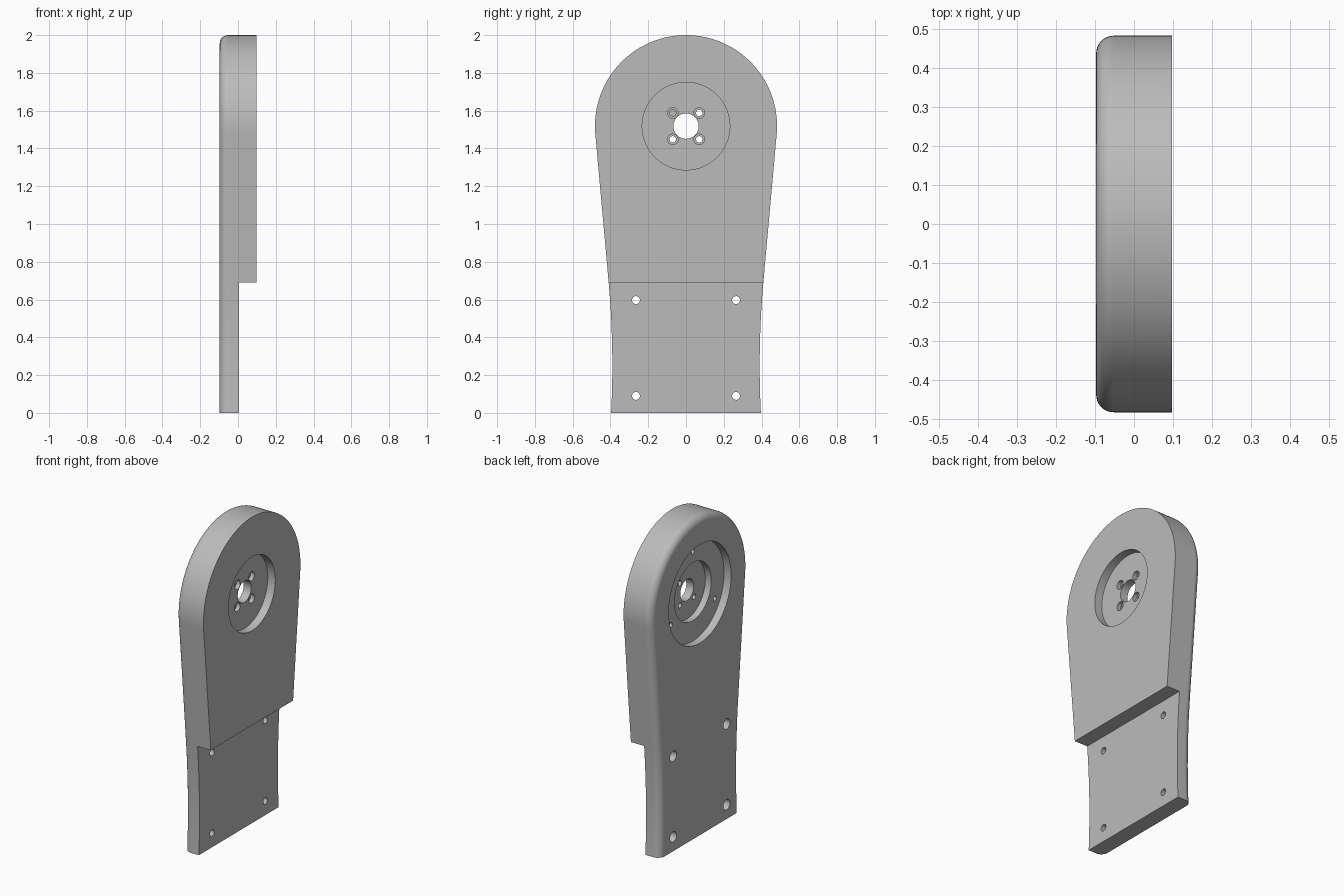
import bpy, bmesh
from math import sin, cos, tan, radians, pi

cube = bpy.data.objects.get("Cube")
if cube:
    bpy.data.objects.remove(cube, do_unlink=True)

HALF = 0.097          # half thickness
HUB_Z, HUB_R = 1.518, 0.482
STEP_Z, STEP_X = 0.69, 0.005
TAPER = radians(5.1)

grey = bpy.data.materials.new("plain grey")
grey.use_nodes = True
grey.diffuse_color = (0.5, 0.5, 0.5, 1)
grey.node_tree.nodes["Principled BSDF"].inputs["Base Color"].default_value = grey.diffuse_color


def make_object(name, bm):
    bmesh.ops.recalc_face_normals(bm, faces=bm.faces)
    mesh = bpy.data.meshes.new(name)
    bm.to_mesh(mesh)
    bm.free()
    mesh.materials.append(grey)
    obj = bpy.data.objects.new(name, mesh)
    bpy.context.collection.objects.link(obj)
    return obj


def stepped_cutter(name, y, z, profile, sides):
    """Closed solid turned about an x-parallel axis; profile holds (x, radius) pairs."""
    bm = bmesh.new()
    rings = [[bm.verts.new((x, y + r * cos(2 * pi * i / sides), z + r * sin(2 * pi * i / sides)))
              for i in range(sides)] for x, r in profile]
    for a, b in zip(rings, rings[1:]):
        for i in range(sides):
            j = (i + 1) % sides
            bm.faces.new((a[i], a[j], b[j], b[i]))
    bm.faces.new(rings[0])
    bm.faces.new(rings[-1])
    return make_object(name, bm)


def cut(body, cutter):
    cutter.hide_render = True
    mod = body.modifiers.new("cut", 'BOOLEAN')
    mod.operation = 'DIFFERENCE'
    mod.solver = 'EXACT'
    mod.object = cutter
    bpy.context.view_layer.objects.active = body
    bpy.ops.object.modifier_apply(modifier=mod.name)
    bpy.data.objects.remove(cutter, do_unlink=True)


# Outline: flared foot, straight taper, round head
side = [(0.39 + 0.1 * (z - 0.25) ** 2, z) for z in (STEP_Z * i / 14 for i in range(15))]
ARC = 48
for i in range(ARC):
    a = -TAPER + (pi / 2 + TAPER) * i / ARC
    side.append((HUB_R * cos(a), HUB_Z + HUB_R * sin(a)))
outline = side + [(0, HUB_Z + HUB_R)] + [(-y, z) for y, z in reversed(side)]

# Plate with its outer rim rounded everywhere but along the foot
bm = bmesh.new()
face = bm.faces.new([bm.verts.new((-HALF, y, z)) for y, z in outline])
ext = bmesh.ops.extrude_face_region(bm, geom=[face], use_keep_orig=True)
bmesh.ops.translate(bm, vec=(2 * HALF, 0, 0),
                    verts=[v for v in ext["geom"] if isinstance(v, bmesh.types.BMVert)])
bmesh.ops.recalc_face_normals(bm, faces=bm.faces)
rim = [e for e in bm.edges if all(v.co.x < 0 for v in e.verts)
       and not all(v.co.z < 0.001 for v in e.verts)]
bmesh.ops.bevel(bm, geom=rim, offset=0.045, offset_type='OFFSET', segments=8,
                profile=0.5, affect='EDGES', clamp_overlap=False)
plate = make_object("arm_plate", bm)

# Thinner foot
bm = bmesh.new()
bmesh.ops.create_cube(bm, size=1)
for v in bm.verts:
    v.co.x = STEP_X if v.co.x < 0 else 0.5
    v.co.z = -0.5 if v.co.z < 0 else STEP_Z
    v.co.y *= 2
cut(plate, make_object("foot_cutter", bm))

# Hub recesses on both faces and the central bore
cut(plate, stepped_cutter("hub_cutter", 0, HUB_Z, [
    (-0.2, 0.31), (-0.048, 0.31), (-0.048, 0.182), (-0.007, 0.182),
    (-0.007, 0.067), (0.045, 0.067), (0.045, 0.232), (0.2, 0.232)], 96))

# Four counterbored bolt holes round the bore
for sy in (-1, 1):
    for sz in (-1, 1):
        cut(plate, stepped_cutter("bolt_cutter", sy * 0.07, HUB_Z + sz * 0.07,
            [(-0.03, 0.017), (0.02, 0.017), (0.02, 0.028), (0.07, 0.028)], 24))

# Three blind holes in the hub ledge
for deg in (90, 210, 330):
    a = radians(deg)
    cut(plate, stepped_cutter("ledge_cutter", 0.253 * cos(a), HUB_Z + 0.253 * sin(a),
        [(-0.07, 0.016), (0.02, 0.016)], 24))

# Four counterbored mounting holes in the foot
for y in (-0.265, 0.265):
    for z in (0.09, 0.597):
        cut(plate, stepped_cutter("mount_cutter", y, z,
            [(-0.2, 0.033), (-0.05, 0.033), (-0.05, 0.021), (0.1, 0.021)], 24))

# Smooth curved walls, crisp machined edges
bpy.ops.object.select_all(action='DESELECT')
plate.select_set(True)
bpy.context.view_layer.objects.active = plate
bpy.ops.object.shade_smooth_by_angle(angle=radians(30))
weighted = plate.modifiers.new("weighted_normals", 'WEIGHTED_NORMAL')
weighted.keep_sharp = True
